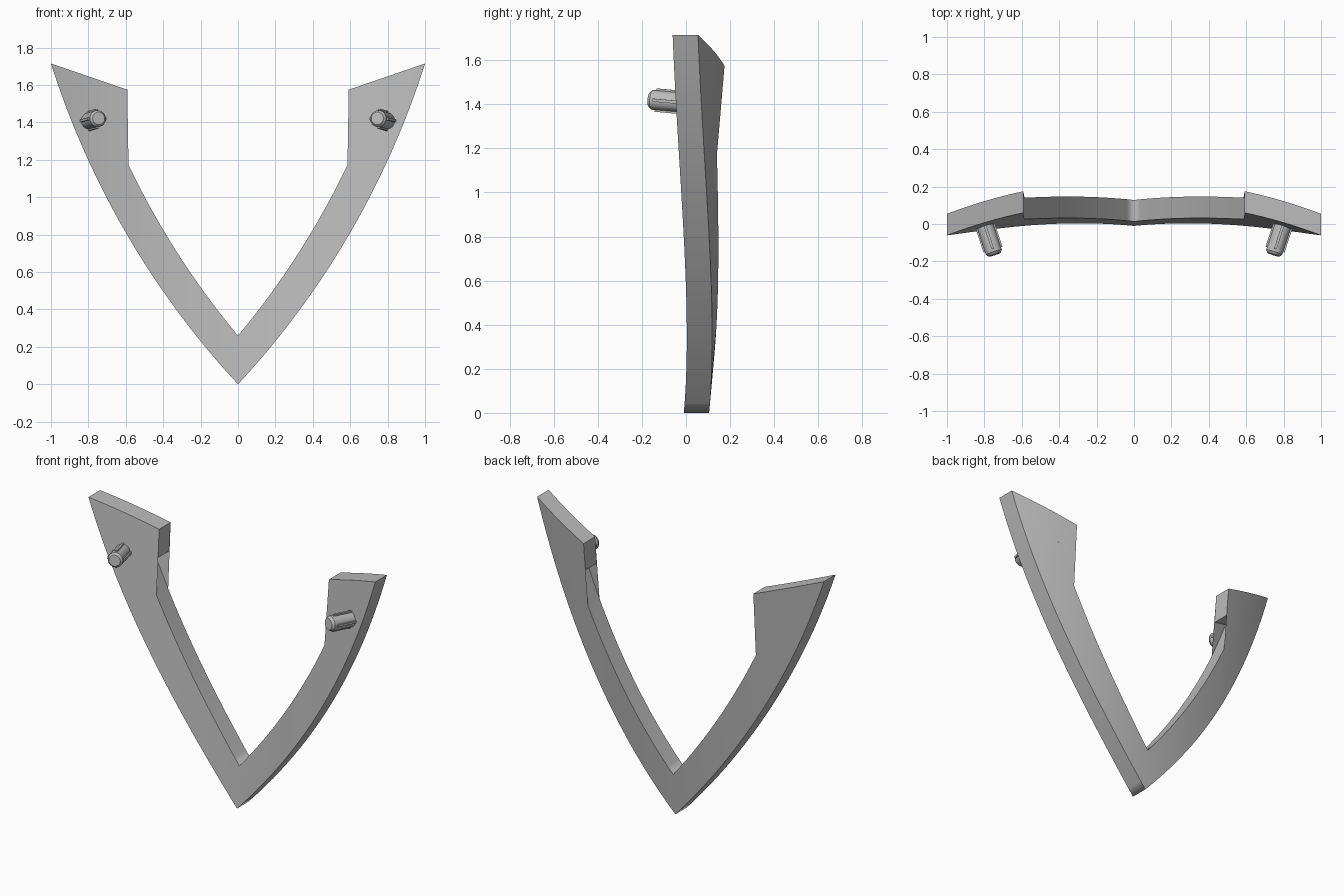
import bpy, bmesh, math
from mathutils import Vector, Matrix

cube = bpy.data.objects.get("Cube")
if cube:
    bpy.data.objects.remove(cube, do_unlink=True)

THICK = 0.115

grey = bpy.data.materials.new("light_grey")
grey.use_nodes = True
GREY = (0.5, 0.5, 0.5, 1)
grey.diffuse_color = GREY
grey.node_tree.nodes["Principled BSDF"].inputs["Base Color"].default_value = GREY


def front_y(x, z):
    """Bowed, slightly leaning front surface."""
    return -0.01 - 0.205 * x * x + 0.09 * z


def arc(a, b, sag, n=24):
    """Points of a circular arc from a to b, bulging right of the chord."""
    a, b = Vector(a), Vector(b)
    d = b - a
    half = d.length / 2
    radius = (half * half + sag * sag) / (2 * sag)
    side = Vector((d.y, -d.x)).normalized()
    centre = (a + b) / 2 + side * (sag - radius)
    sweep = math.asin(half / radius)
    along = d.normalized()
    pts = []
    for i in range(n + 1):
        t = sweep * (2 * i / n - 1)
        pts.append(centre + radius * (side * math.cos(t) + along * math.sin(t)))
    return pts


def finish(bm, name, angle):
    bmesh.ops.recalc_face_normals(bm, faces=bm.faces[:])
    mesh = bpy.data.meshes.new(name)
    bm.to_mesh(mesh)
    bm.free()
    mesh.materials.append(grey)
    obj = bpy.data.objects.new(name, mesh)
    bpy.context.collection.objects.link(obj)
    mirror = obj.modifiers.new("Mirror", 'MIRROR')
    mirror.merge_threshold = 0.0005
    bpy.ops.object.select_all(action='DESELECT')
    obj.select_set(True)
    bpy.context.view_layer.objects.active = obj
    bpy.ops.object.shade_smooth_by_angle(angle=math.radians(angle))
    return obj


# V-shaped frame with hooked ends: one half outline, cut into columns, thickened and bowed
outline = arc((0, 0), (1, 1.715), 0.11)
outline += [Vector((0.592, 1.575)), Vector((0.592, 1.40))]
outline += reversed(arc((0, 0.26), (0.70, 1.435), 0.054))
bm = bmesh.new()
bm.faces.new([bm.verts.new((p.x, 0, p.y)) for p in outline])
bmesh.ops.triangulate(bm, faces=bm.faces[:])
for i in range(1, 25):
    bmesh.ops.bisect_plane(bm, geom=bm.verts[:] + bm.edges[:] + bm.faces[:],
                           plane_co=(i / 25, 0, 0), plane_no=(1, 0, 0), dist=1e-5)
ext = bmesh.ops.extrude_face_region(bm, geom=bm.faces[:], use_keep_orig=True)
for v in ext["geom"]:
    if isinstance(v, bmesh.types.BMVert):
        v.co.y += THICK
for v in bm.verts:
    v.co.y += front_y(v.co.x, v.co.z)
seam = [f for f in bm.faces if all(abs(v.co.x) < 1e-5 for v in f.verts)]
bmesh.ops.delete(bm, geom=seam, context='FACES_ONLY')
finish(bm, "v_frame", 30)

# Pegs standing square to the bowed front, with a chamfered tip and four ribs
base = Vector((0.795, front_y(0.795, 1.408), 1.408))
axis = Vector((-0.33, -1, 0.09)).normalized()
place = Matrix.Translation(base) @ axis.to_track_quat('Z', 'Y').to_matrix().to_4x4()
LENGTH, RADIUS = 0.16, 0.045
bm = bmesh.new()
profile = [(RADIUS, -0.03), (RADIUS, LENGTH - 0.014), (RADIUS - 0.011, LENGTH)]
rings = []
for r, h in profile:
    ring = bmesh.ops.create_circle(bm, segments=24, radius=r,
                                   matrix=Matrix.Translation((0, 0, h)))["verts"]
    rings.append(ring)
for low, high in zip(rings, rings[1:]):
    for i in range(24):
        j = (i + 1) % 24
        bm.faces.new((low[i], low[j], high[j], high[i]))
bm.faces.new(rings[0])
bm.faces.new(rings[-1])
for i in range(4):
    spin = Matrix.Rotation(math.radians(90 * i), 4, 'Z')
    bmesh.ops.create_cube(bm, size=1, matrix=spin @ Matrix.Translation((RADIUS, 0, 0.055))
                          @ Matrix.Diagonal((0.016, 0.014, 0.15, 1)))
bmesh.ops.transform(bm, matrix=place, verts=bm.verts[:])
finish(bm, "pegs", 30)
